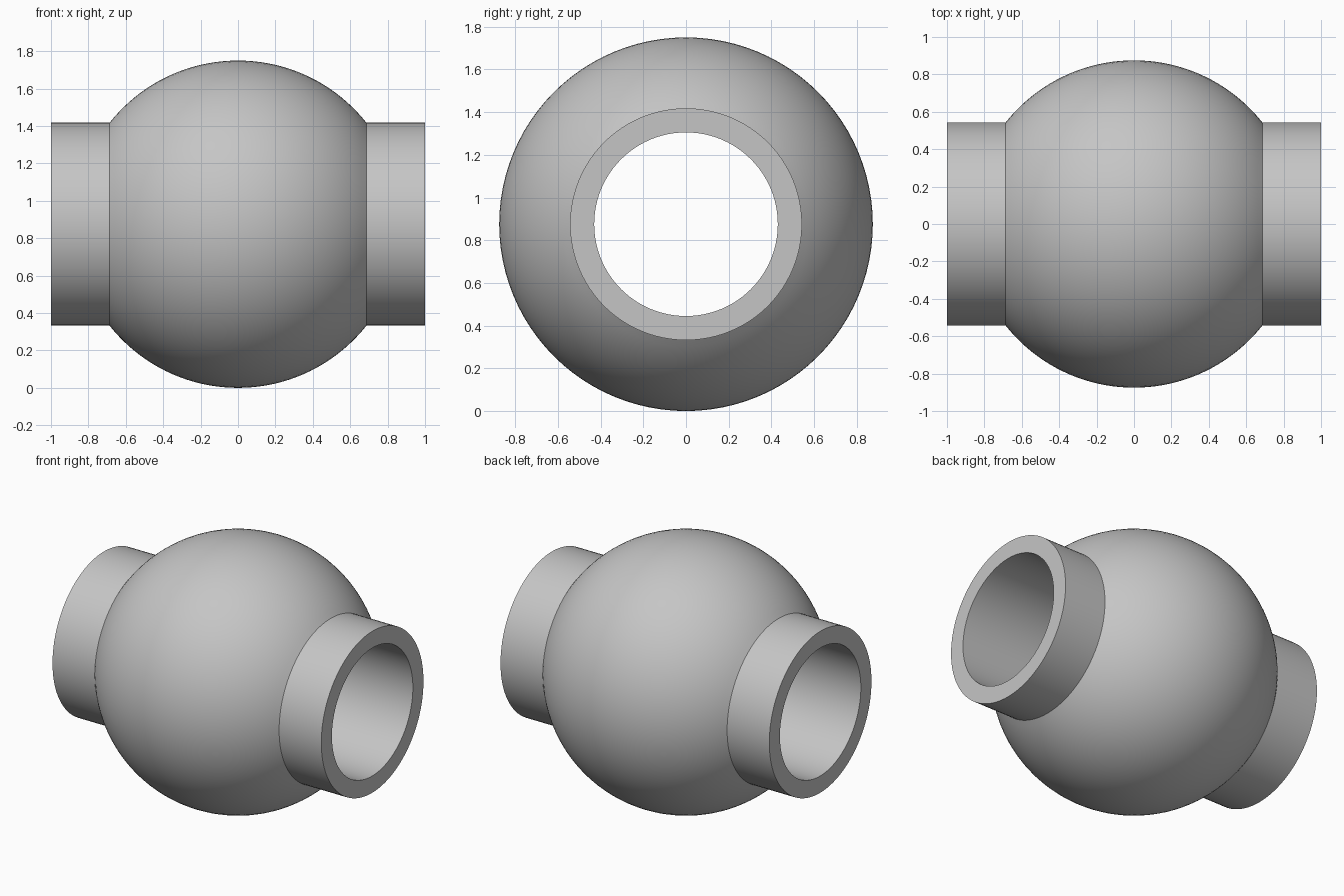
import bpy
import bmesh
from math import asin, cos, sin, pi, radians
from mathutils import Matrix, Vector

cube = bpy.data.objects.get("Cube")
if cube:
    bpy.data.objects.remove(cube, do_unlink=True)

BALL_R = 0.875      # ball radius, also the height of the bore axis
COLLAR_R = 0.543    # outer radius of the two collars
BORE_R = 0.43       # radius of the straight through hole
HALF_LEN = 1.0
SEGMENTS = 96
ARC_STEPS = 40

grey = bpy.data.materials.new("plain_grey")
grey.use_nodes = True
colour = (0.56, 0.56, 0.56, 1.0)
grey.diffuse_color = colour
grey.node_tree.nodes["Principled BSDF"].inputs["Base Color"].default_value = colour

# Closed half section (x, radius): bore, left end, ball arc, right end
start = asin(COLLAR_R / BALL_R)
profile = [(HALF_LEN, BORE_R), (-HALF_LEN, BORE_R), (-HALF_LEN, COLLAR_R)]
for i in range(ARC_STEPS + 1):
    a = start + (pi - 2 * start) * i / ARC_STEPS
    profile.append((-BALL_R * cos(a), BALL_R * sin(a)))
profile.append((HALF_LEN, COLLAR_R))

# Turn the section around the x axis
bm = bmesh.new()
rings = []
for s in range(SEGMENTS):
    turn = Matrix.Rotation(2 * pi * s / SEGMENTS, 3, "X")
    rings.append([bm.verts.new(turn @ Vector((x, 0, r))) for x, r in profile])
for s, ring in enumerate(rings):
    after = rings[(s + 1) % SEGMENTS]
    for i in range(len(profile)):
        j = (i + 1) % len(profile)
        bm.faces.new((ring[i], ring[j], after[j], after[i]))
bmesh.ops.recalc_face_normals(bm, faces=bm.faces)

mesh = bpy.data.meshes.new("bored_ball_with_collars")
bm.to_mesh(mesh)
bm.free()
mesh.materials.append(grey)
ball = bpy.data.objects.new("bored_ball_with_collars", mesh)
ball.location.z = BALL_R
bpy.context.collection.objects.link(ball)

# Smooth the round surfaces, keep the rims and collar joints crisp
bpy.ops.object.select_all(action="DESELECT")
ball.select_set(True)
bpy.context.view_layer.objects.active = ball
bpy.ops.object.shade_smooth_by_angle(angle=radians(30))
